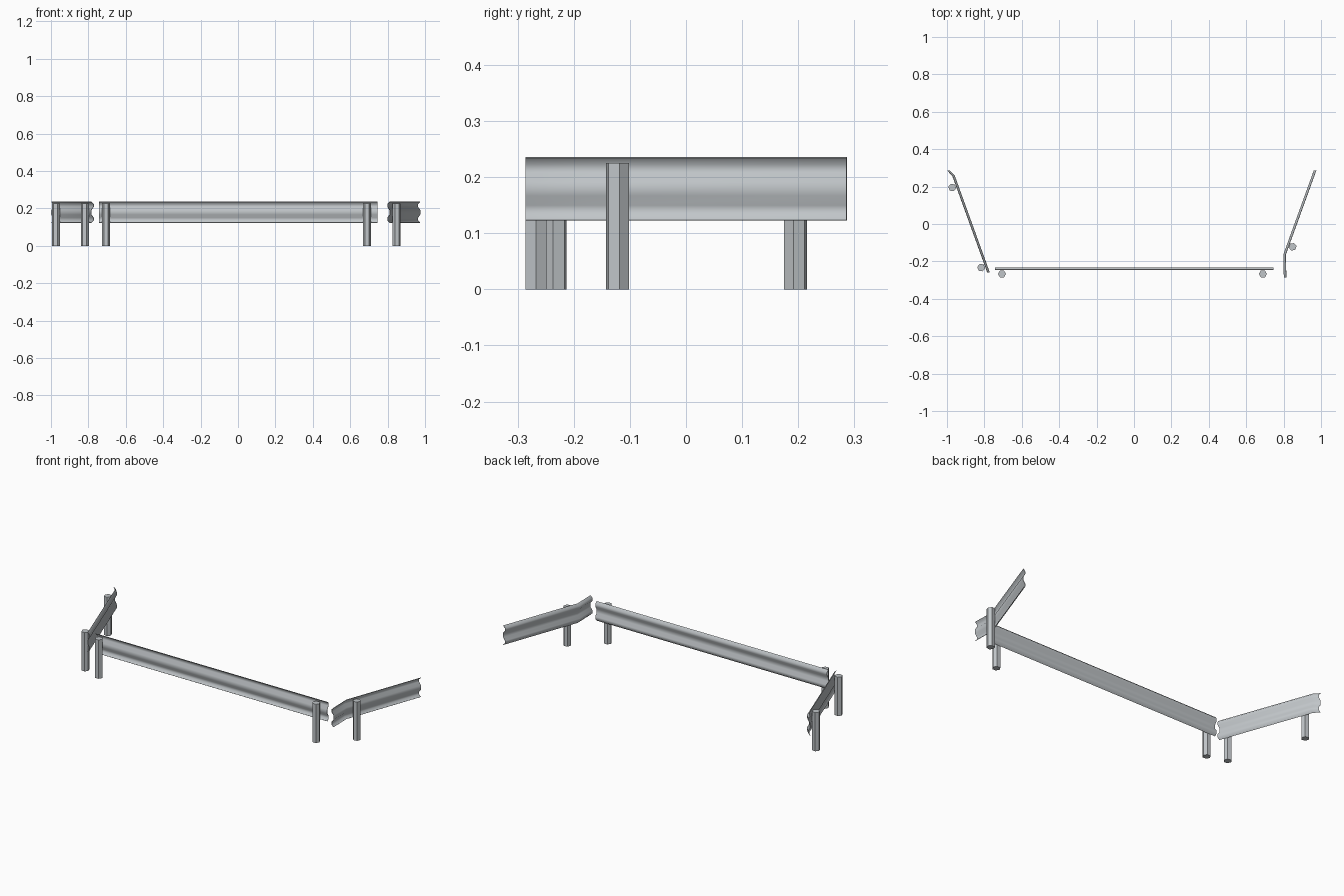
import bpy, math
from mathutils import Vector

if "Cube" in bpy.data.objects:
    bpy.data.objects.remove(bpy.data.objects["Cube"])

steel = bpy.data.materials.new("galvanised grey steel")
steel.diffuse_color = (0.53, 0.56, 0.58, 1)
steel.use_nodes = True
steel.node_tree.nodes["Principled BSDF"].inputs["Base Color"].default_value = steel.diffuse_color

# W-beam cross-section: (offset towards the posts, height)
D = 0.006
MID = 0.179
half = [(D, 0.056), (-D, 0.044), (-D, 0.029), (D, 0.012)]
PROFILE = [(d, MID - z) for d, z in half] + [(d, MID + z) for d, z in reversed(half)]


def rail(name, pts, side):
    """Sweep the W profile along a plan path, offsetting it in one direction."""
    side = Vector(side)
    verts, faces, n = [], [], len(PROFILE)
    for x, y in pts:
        verts += [(x + side.x * d, y + side.y * d, z) for d, z in PROFILE]
    for i in range(len(pts) - 1):
        for k in range(n - 1):
            a = i * n + k
            faces.append((a, a + n, a + n + 1, a + 1))
    me = bpy.data.meshes.new(name)
    me.from_pydata(verts, [], faces)
    if side.x < 0:
        me.flip_normals()
    me.materials.append(steel)
    ob = bpy.data.objects.new(name, me)
    bpy.context.collection.objects.link(ob)
    mod = ob.modifiers.new("sheet thickness", 'SOLIDIFY')
    mod.thickness = 0.002
    mod.offset = 0
    bpy.context.view_layer.objects.active = ob
    ob.select_set(True)
    bpy.ops.object.modifier_apply(modifier=mod.name)
    bpy.ops.object.shade_smooth_by_angle(angle=math.radians(60))
    ob.select_set(False)


def post(name, x, y, angle):
    """Hexagonal post with one corner pointing along its rail."""
    h = 0.225
    # cylinder's first corner lies on +y, so turn it to the rail direction
    bpy.ops.mesh.primitive_cylinder_add(
        vertices=6, radius=0.0215, depth=h, location=(x, y, h / 2),
        rotation=(0, 0, math.radians(angle - 90)))
    ob = bpy.context.object
    ob.name = name
    ob.data.materials.append(steel)
    ob.select_set(False)


# Rails: ends are cut square to the x or y axis
rail("main_rail", [(-0.743, -0.239), (0.745, -0.239)], (0, -1))
rail("right_rail", [(0.808, -0.286), (0.805, -0.164), (0.968, 0.286)], (1, 0))
rail("left_rail", [(-0.992, 0.286), (-0.965, 0.258), (-0.778, -0.259)], (-1, 0))

# Posts on the outer side of each rail
post("main_post_left", -0.706, -0.267, 0)
post("main_post_right", 0.689, -0.267, 0)
post("right_post", 0.848, -0.122, 70)
post("left_post_back", -0.972, 0.195, -70)
post("left_post_front", -0.817, -0.233, -70)
